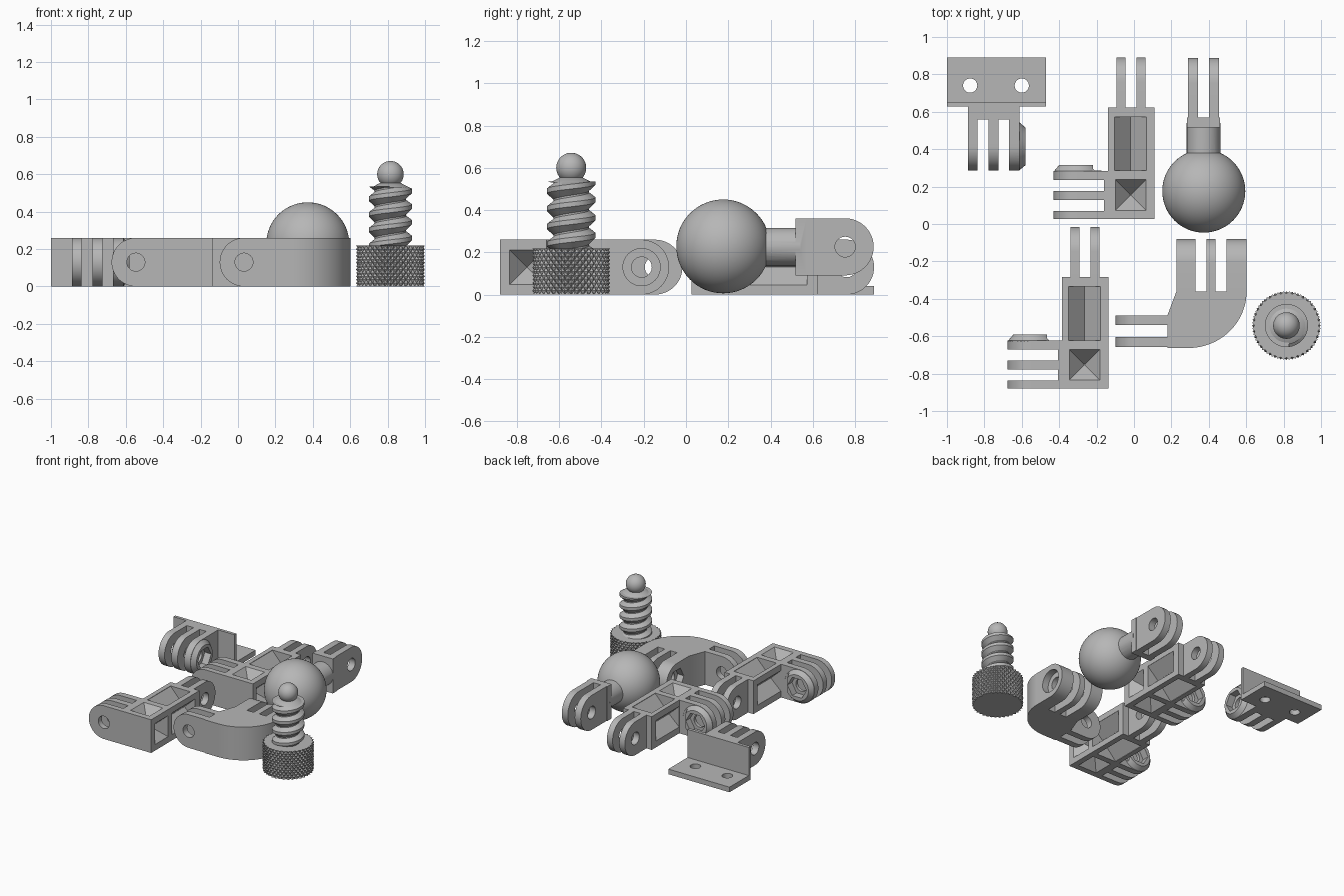
import bpy, bmesh, math

if "Cube" in bpy.data.objects:
    bpy.data.objects.remove(bpy.data.objects["Cube"])

GREY = bpy.data.materials.new("plain_grey")
GREY.diffuse_color = (0.47, 0.47, 0.47, 1)
GREY.use_nodes = True
GREY.node_tree.nodes["Principled BSDF"].inputs["Base Color"].default_value = GREY.diffuse_color
R = 0.13       # knuckle radius, half of the part height
HOLE = 0.048   # hinge bolt hole radius


def finish(bm, name):
    bmesh.ops.recalc_face_normals(bm, faces=bm.faces)
    me = bpy.data.meshes.new(name)
    bm.to_mesh(me)
    bm.free()
    ob = bpy.data.objects.new(name, me)
    bpy.context.collection.objects.link(ob)
    me.materials.append(GREY)
    return ob


def solid(name, pts, axis, w0, w1, scale=1.0):
    """Extrude a 2D outline along an axis; the far end may be tapered."""
    cu = sum(p[0] for p in pts) / len(pts)
    cv = sum(p[1] for p in pts) / len(pts)
    place = {'X': lambda u, v, w: (w, u, v),
             'Y': lambda u, v, w: (u, w, v),
             'Z': lambda u, v, w: (u, v, w)}[axis]
    bm = bmesh.new()
    a = [bm.verts.new(place(u, v, w0)) for u, v in pts]
    b = [bm.verts.new(place(cu + (u - cu) * scale, cv + (v - cv) * scale, w1)) for u, v in pts]
    bm.faces.new(a)
    bm.faces.new(b)
    for i in range(len(a)):
        j = (i + 1) % len(a)
        bm.faces.new((a[i], a[j], b[j], b[i]))
    return finish(bm, name)


def rect(u0, u1, v0, v1):
    return [(u0, v0), (u1, v0), (u1, v1), (u0, v1)]


def circle(u, v, r, n=40):
    return [(u + r * math.cos(2 * math.pi * i / n), v + r * math.sin(2 * math.pi * i / n)) for i in range(n)]


def box(name, x0, x1, y0, y1, z0, z1):
    return solid(name, rect(x0, x1, y0, y1), 'Z', z0, z1)


def lugs(axis, hinge, sign, root, spans, zc=R, r=R):
    """Round-ended hinge plates, one per span along the hinge axis."""
    arc = [(hinge + sign * r * math.cos(t), zc + r * math.sin(t))
           for t in (math.pi * (i / 24 - 0.5) for i in range(25))]
    pts = [(root, zc - r)] + arc + [(root, zc + r)]
    return [solid("lug", pts, axis, a, b) for a, b in spans]


def combine(ob, others, op):
    bpy.context.view_layer.objects.active = ob
    for o in others:
        m = ob.modifiers.new("bool", 'BOOLEAN')
        m.operation, m.object, m.solver = op, o, 'EXACT'
        bpy.ops.object.modifier_apply(modifier=m.name)
        bpy.data.objects.remove(o)


def smooth(ob, angle=30):
    bpy.ops.object.select_all(action='DESELECT')
    ob.select_set(True)
    bpy.context.view_layer.objects.active = ob
    bpy.ops.object.shade_smooth_by_angle(angle=math.radians(angle))


# Angle bracket: floor plate, wall, three knuckles and nut boss
b = box("angle_bracket", -1, -0.47, 0.628, 0.89, 0, 0.04)
combine(b, [box("wall", -1, -0.47, 0.628, 0.652, 0, 0.26),
            box("web", -0.888, -0.612, 0.56, 0.64, 0, 0.26)]
        + lugs('X', 0.415, -1, 0.6, [(-0.888, -0.836), (-0.777, -0.724), (-0.667, -0.612)])
        + [solid("boss", circle(0.415, R, R), 'X', -0.615, -0.58, 0.77)], 'UNION')
combine(b, [solid("bolt", circle(0.415, R, HOLE), 'X', -1, -0.5),
            solid("nut", circle(0.415, R, 0.082, 6), 'X', -0.635, -0.5)]
        + [solid("screw_hole", circle(x, 0.74, 0.038), 'Z', -0.1, 0.1) for x in (-0.876, -0.6)], 'DIFFERENCE')
smooth(b)


# Truss arm: box with pyramid and V pockets, three side knuckles, two end knuckles
def truss_arm(name):
    cx, cy, h = -0.018, 0.155, 0.083
    ob = box(name, -0.14, 0.11, 0.027, 0.624, 0, 0.26)
    combine(ob, [box("web", -0.16, -0.1, 0.027, 0.283, 0, 0.26)]
            + lugs('Y', -0.3, -1, -0.12, [(0.027, 0.07), (0.128, 0.176), (0.235, 0.283)])
            + [solid("boss", circle(-0.3, R, R), 'Y', 0.28, 0.315, 0.77)]
            + lugs('X', 0.76, 1, 0.6, [(-0.094, -0.045), (0.013, 0.062)]), 'UNION')
    cuts = [solid("bolt", circle(-0.3, R, HOLE), 'Y', -0.1, 0.4),
            solid("nut", circle(-0.3, R, 0.082, 6), 'Y', 0.26, 0.4),
            solid("end_bolt", circle(0.76, R, HOLE), 'X', -0.3, 0.3),
            solid("top_pyramid", rect(cx - h, cx + h, cy - h, cy + h), 'Z', 0.261, 0.165, 0.03),
            solid("low_pyramid", rect(cx - h, cx + h, cy - h, cy + h), 'Z', -0.001, 0.095, 0.03),
            solid("side_pyramid", rect(cy - h, cy + h, R - h, R + h), 'X', 0.111, 0.02, 0.03)]
    v = [(-0.085, 0.2), (-0.085, 0.127), (0, 0.035), (0.085, 0.127), (0.085, 0.2)]
    for k in range(4):
        c, s = round(math.cos(k * math.pi / 2)), round(math.sin(k * math.pi / 2))
        cuts.append(solid("trough", [(cx + c * p - s * q, R + s * p + c * q) for p, q in v], 'Y', 0.285, 0.572))
    combine(ob, cuts, 'DIFFERENCE')
    smooth(ob)
    return ob


truss_arm("rear_truss_arm")
front = truss_arm("front_truss_arm")
for vert in front.data.vertices:
    vert.co.x -= 0.246
    vert.co.y -= 0.907

# Elbow: rounded corner with three rear knuckles and two left knuckles
corner = [(0.29 + 0.312 * math.cos(t), -0.36 - 0.303 * math.sin(t)) for t in (math.pi / 48 * i for i in range(25))]
e = solid("elbow", [(0.227, -0.36)] + corner[::1] + [(0.178, -0.663), (0.178, -0.49)], 'Z', 0, 0.26)
combine(e, lugs('X', -0.21, 1, -0.375, [(0.227, 0.33), (0.388, 0.436), (0.495, 0.602)])
        + lugs('Y', 0.032, -1, 0.2, [(-0.54, -0.49), (-0.657, -0.605)]), 'UNION')
combine(e, [solid("bolt", circle(-0.21, R, HOLE), 'X', 0, 0.8),
            solid("head", circle(-0.21, R, 0.088), 'X', 0.55, 0.8),
            solid("nut", circle(-0.21, R, 0.088, 6), 'X', 0.1, 0.28),
            solid("side_bolt", circle(0.032, R, HOLE), 'Y', -0.8, -0.4)], 'DIFFERENCE')
smooth(e)

# Ball joint: ball, neck, flange and two knuckles
bm = bmesh.new()
bmesh.ops.create_uvsphere(bm, u_segments=64, v_segments=32, radius=0.222)
bmesh.ops.translate(bm, verts=bm.verts, vec=(0.373, 0.176, 0.228))
ball = finish(bm, "ball_joint")
combine(ball, [solid("neck", circle(0.372, 0.226, 0.09), 'Y', 0.25, 0.54),
               box("flange", 0.284, 0.459, 0.517, 0.57, 0.091, 0.361)]
        + lugs('X', 0.753, 1, 0.55, [(0.29, 0.342), (0.402, 0.454)], 0.226, 0.135), 'UNION')
combine(ball, [solid("bolt", circle(0.753, 0.226, HOLE), 'X', 0, 0.8)], 'DIFFERENCE')
smooth(ball)

# Knurled knob: diamond grid of raised points between flat ends
SX, SY = 0.815, -0.543


def ring_point(r, t, z):
    return (SX + r * math.cos(t), SY + r * math.sin(t), z)


bm = bmesh.new()
n, rows = 72, 12
grid = [[bm.verts.new(ring_point(0.184 if (i + j) % 2 else 0.17, 2 * math.pi * i / n, 0.218 * j / rows))
         for i in range(n)] for j in range(rows + 1)]
for j in range(rows):
    for i in range(n):
        k = (i + 1) % n
        p, q, r, s = grid[j][i], grid[j][k], grid[j + 1][k], grid[j + 1][i]
        for tri in (((p, q, r), (p, r, s)) if (i + j) % 2 == 0 else ((p, q, s), (q, r, s))):
            bm.faces.new(tri)
bm.faces.new(grid[0])
bm.faces.new(grid[-1])
finish(bm, "knurled_knob")

# Screw thread: helical sweep of a trapezoid profile, clamped at both ends
bm = bmesh.new()
n, pitch, z0, z1 = 48, 0.084, 0.21, 0.535
profile = [(0, 0.084), (0.1, 0.084), (0.45, 0.115), (0.72, 0.115)]
path = [(k + ph, r) for k in range(-1, 5) for ph, r in profile]
cols = [[bm.verts.new(ring_point(r, 2 * math.pi * i / n, min(max(z0 + (h + i / n) * pitch, z0), z1)))
         for h, r in path] for i in range(n + 1)]
for i in range(n):
    for j in range(len(path) - 1):
        quad = (cols[i][j], cols[i + 1][j], cols[i + 1][j + 1], cols[i][j + 1])
        if len({round(v.co.z, 5) for v in quad}) > 1:
            bm.faces.new(quad)
bmesh.ops.remove_doubles(bm, verts=bm.verts, dist=0.0001)
bmesh.ops.delete(bm, geom=[v for v in bm.verts if not v.link_faces], context='VERTS')
bmesh.ops.holes_fill(bm, edges=[ed for ed in bm.edges if ed.is_boundary], sides=0)
smooth(finish(bm, "screw_thread"))

# Screw tip: tapered shoulder and small ball
smooth(solid("screw_shoulder", circle(SX, SY, 0.1), 'Z', 0.53, 0.556, 0.5))
bm = bmesh.new()
bmesh.ops.create_uvsphere(bm, u_segments=40, v_segments=20, radius=0.071)
bmesh.ops.translate(bm, verts=bm.verts, vec=(SX, SY, 0.6))
smooth(finish(bm, "screw_tip_ball"))
